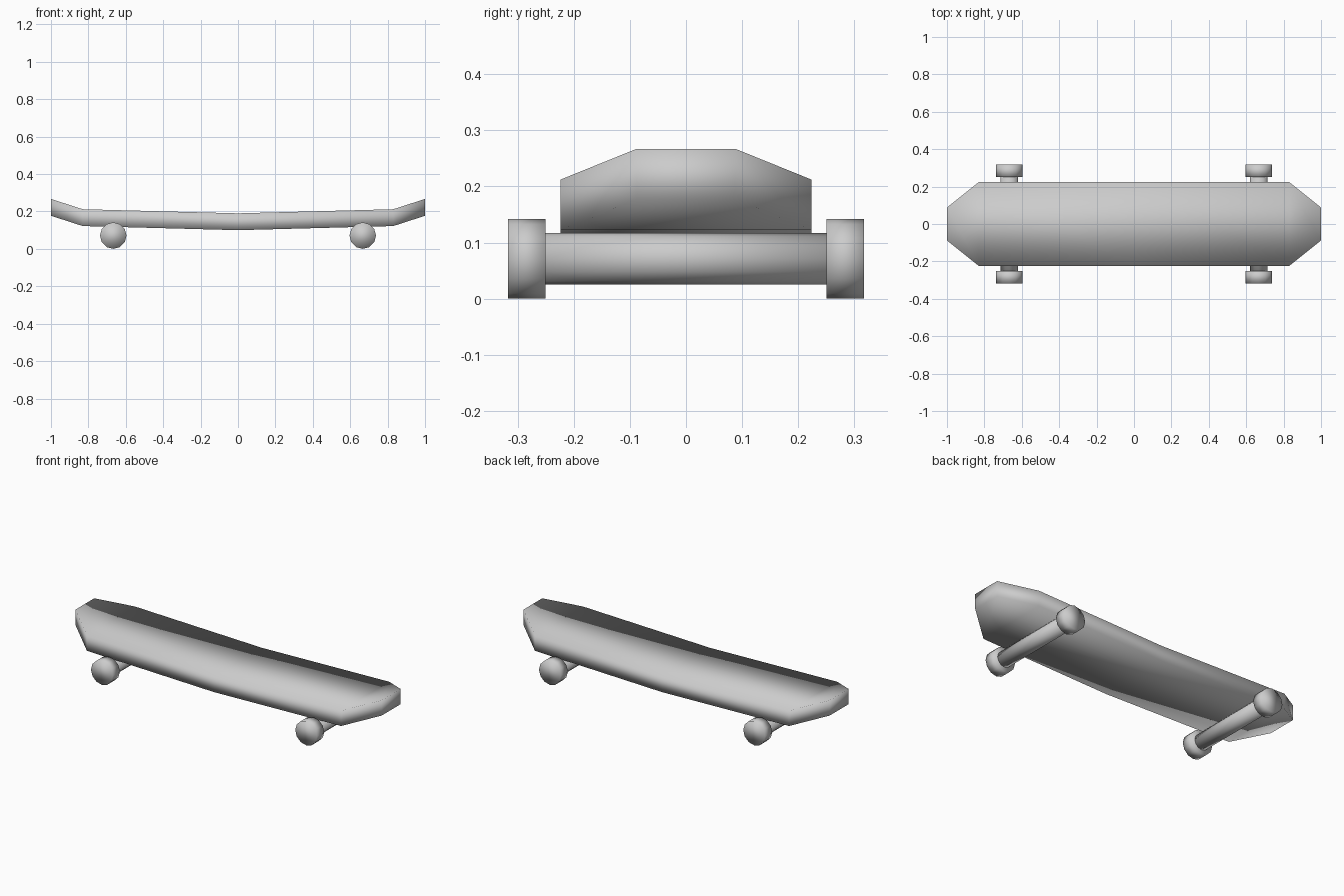
import bpy, bmesh
from math import pi

if "Cube" in bpy.data.objects:
    bpy.data.objects.remove(bpy.data.objects["Cube"])

THICK = 0.09
AXLE_Z = 0.071


def finish(name, bm):
    bmesh.ops.recalc_face_normals(bm, faces=bm.faces)
    for f in bm.faces:
        f.smooth = True
    mesh = bpy.data.meshes.new(name)
    bm.to_mesh(mesh)
    bm.free()
    obj = bpy.data.objects.new(name, mesh)
    bpy.context.collection.objects.link(obj)
    return obj


def loft_deck():
    # Stations along the board: x, half width, top height
    half = [(0.0, 0.224, 0.19), (0.83, 0.224, 0.212), (1.0, 0.088, 0.267)]
    stations = [(-x, w, z) for x, w, z in half[:0:-1]] + half
    bm = bmesh.new()
    rings = [[bm.verts.new(p) for p in ((x, -w, z - THICK), (x, w, z - THICK),
                                        (x, w, z), (x, -w, z))]
             for x, w, z in stations]
    for a, b in zip(rings, rings[1:]):
        for i in range(4):
            j = (i + 1) % 4
            bm.faces.new((a[i], a[j], b[j], b[i]))
    bm.faces.new(rings[0])
    bm.faces.new(rings[-1])
    return finish("deck", bm)


def cross_cylinder(name, x, y, radius, width):
    # Twelve-sided cylinder lying along y
    bm = bmesh.new()
    bmesh.ops.create_cone(bm, cap_ends=True, segments=12, radius1=radius,
                          radius2=radius, depth=width)
    obj = finish(name, bm)
    obj.rotation_euler = (pi / 2, 0, 0)
    obj.location = (x, y, AXLE_Z)
    return obj


loft_deck()

# Axles with a wheel at each end
for end, x in (("left", -0.667), ("right", 0.667)):
    cross_cylinder(end + "_axle", x, 0, 0.046, 0.51)
    for side, y in (("front", -0.2835), ("back", 0.2835)):
        cross_cylinder(f"{end}_{side}_wheel", x, y, 0.071, 0.067)
